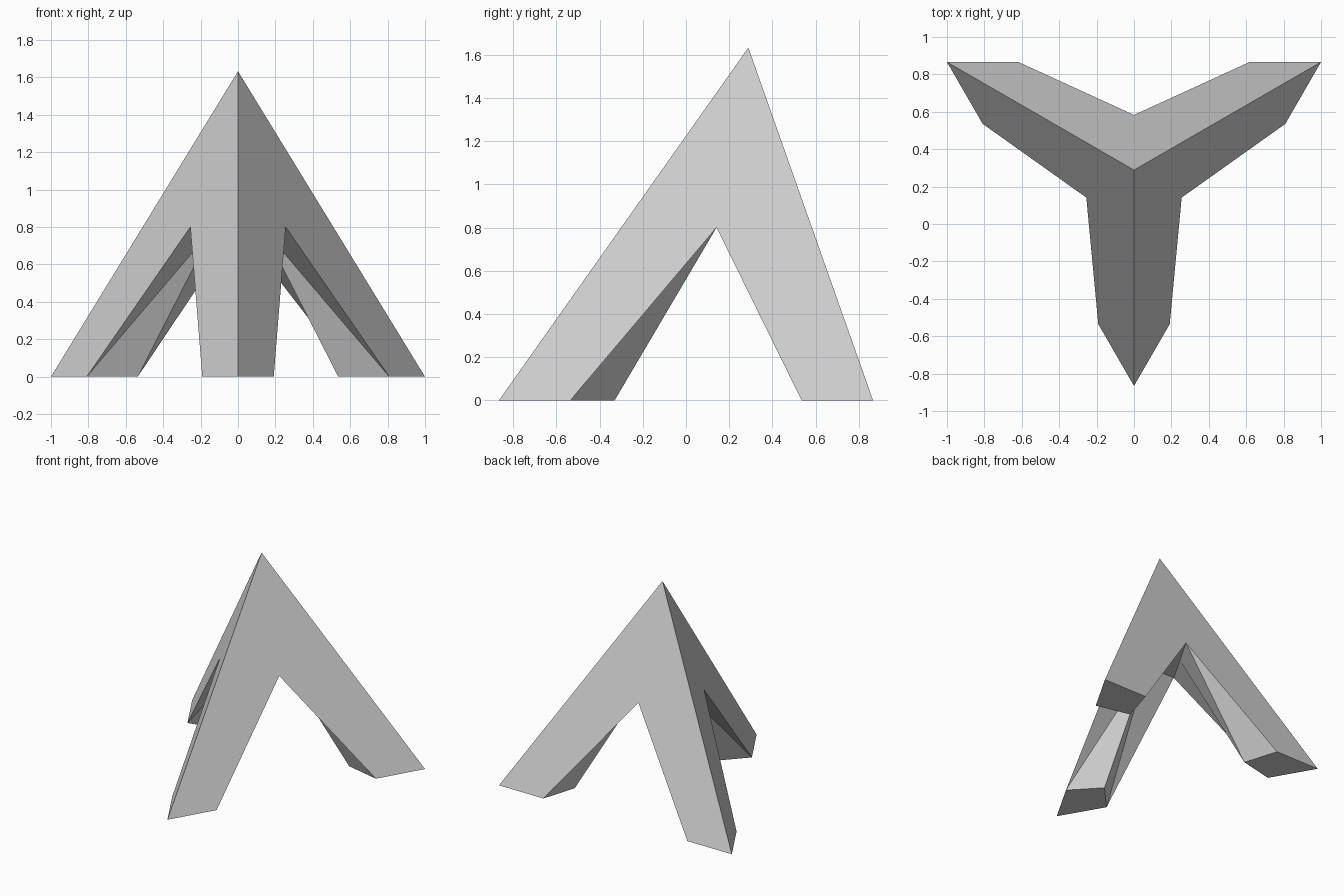
import bpy
import bmesh
import math
from mathutils import Vector

# Remove the default cube
cube = bpy.data.objects.get("Cube")
if cube:
    bpy.data.objects.remove(cube, do_unlink=True)

# Single matte grey
grey = bpy.data.materials.new("plain grey")
grey.use_nodes = True
colour = (0.65, 0.65, 0.65, 1)
grey.diffuse_color = colour
grey.node_tree.nodes["Principled BSDF"].inputs["Base Color"].default_value = colour

# Regular tetrahedron that the three legs are carved from
radius = 2 / math.sqrt(3)
height = math.sqrt(8 / 3)
centre = Vector((0, radius / 4, 0))
tips = []
for i in range(3):
    a = math.radians(120 * i - 90)
    tips.append(centre + radius * Vector((math.cos(a), math.sin(a), 0)))

foot_cut = 0.191      # share of a base edge kept at each foot
foot_depth = 0.464    # how far a foot reaches towards the centre
notch_rise = 0.49     # notch height as a share of the whole

bm = bmesh.new()
new = bm.verts.new
apex = new(centre + Vector((0, 0, height)))
corner = [new(t) for t in tips]
heel = [new(t.lerp(centre, foot_depth)) for t in tips]
side_next = [new(tips[i].lerp(tips[(i + 1) % 3], foot_cut)) for i in range(3)]
side_prev = [new(tips[i].lerp(tips[i - 1], foot_cut)) for i in range(3)]
peak = [new(((tips[i] + tips[(i + 1) % 3]) / 2).lerp(apex.co, notch_rise))
        for i in range(3)]
ridge_top = [new((peak[i].co + peak[i - 1].co) / 2) for i in range(3)]


def inner_side(side, heel_v, top, notch, fold_to_notch):
    """Two triangles on the inner flank of a leg, folded along one diagonal."""
    if fold_to_notch:
        bm.faces.new((side, heel_v, notch))
        bm.faces.new((heel_v, top, notch))
    else:
        bm.faces.new((side, heel_v, top))
        bm.faces.new((side, top, notch))


for i in range(3):
    j = (i + 1) % 3
    # Outer notched face
    bm.faces.new((apex, corner[i], side_next[i], peak[i], side_prev[j], corner[j]))
    # Kite-shaped foot
    bm.faces.new((corner[i], side_prev[i], heel[i], side_next[i]))
    # Inner flanks of the leg
    inner_side(side_next[i], heel[i], ridge_top[i], peak[i], False)
    inner_side(side_prev[i], heel[i], ridge_top[i], peak[i - 1], i == 2)

# Flat ceiling between the legs
bm.faces.new((peak[0], ridge_top[1], peak[1], ridge_top[2], peak[2], ridge_top[0]))

bmesh.ops.recalc_face_normals(bm, faces=bm.faces[:])
mesh = bpy.data.meshes.new("three_legged_pyramid")
bm.to_mesh(mesh)
bm.free()
mesh.materials.append(grey)
body = bpy.data.objects.new("three_legged_pyramid", mesh)
bpy.context.collection.objects.link(body)
